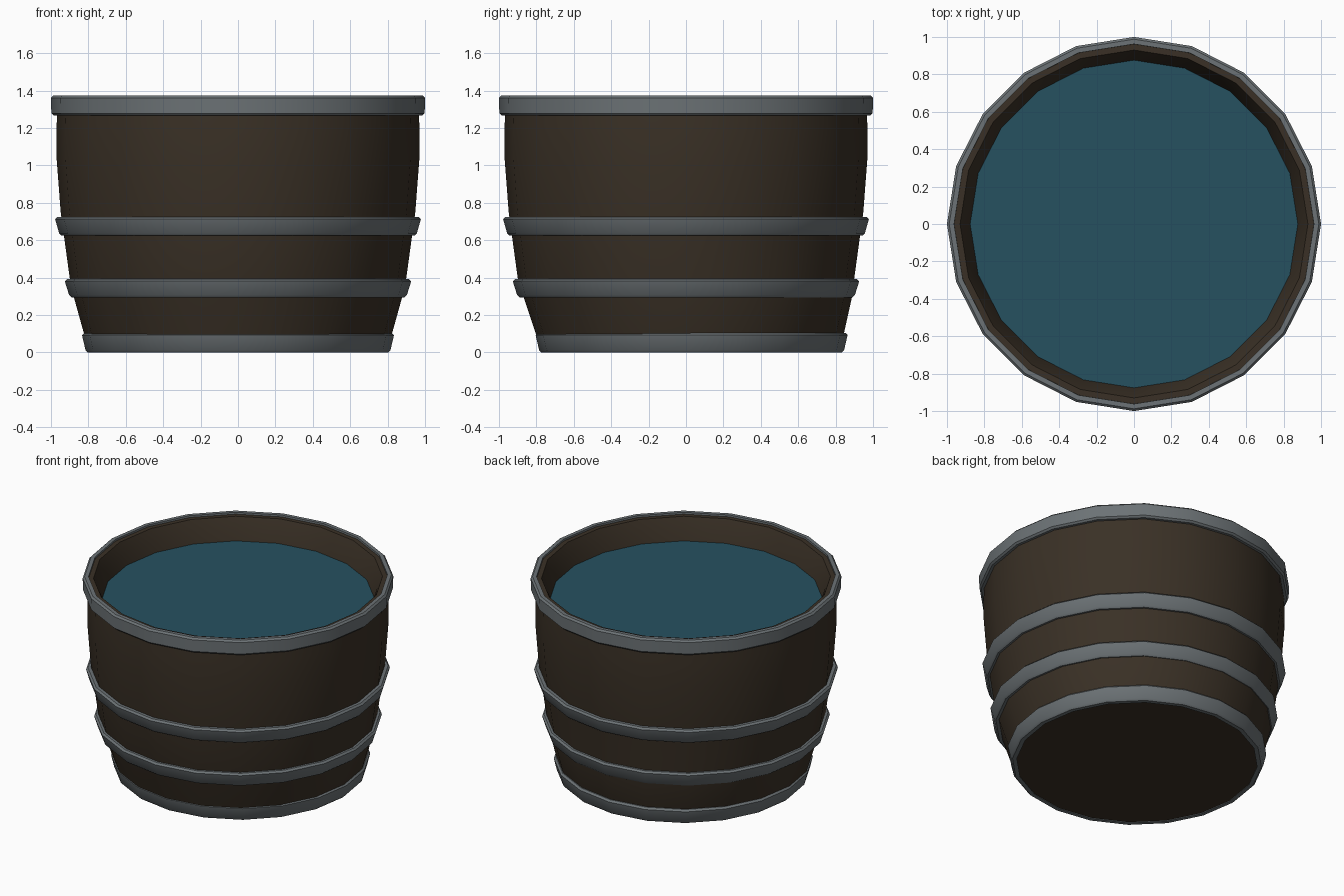
import bpy, bmesh, math

if "Cube" in bpy.data.objects:
    bpy.data.objects.remove(bpy.data.objects["Cube"])

SIDES = 20

def material(name, rgb):
    m = bpy.data.materials.new(name)
    m.diffuse_color = (*rgb, 1)
    m.use_nodes = True
    m.node_tree.nodes["Principled BSDF"].inputs["Base Color"].default_value = m.diffuse_color
    return m

wood = material("dark_wood", (0.042, 0.030, 0.019))
metal = material("grey_metal", (0.150, 0.170, 0.180))
blue = material("water_blue", (0.019, 0.083, 0.118))

def lathe(name, profile, mat, closed=False, cap_ends=False):
    """Revolve (radius, z, y offset) points into a 20-sided solid."""
    bm = bmesh.new()
    rings = []
    for r, z, dy in profile:
        rings.append([bm.verts.new((r * math.cos(2 * math.pi * i / SIDES),
                                    r * math.sin(2 * math.pi * i / SIDES) + dy, z))
                      for i in range(SIDES)])
    pairs = list(zip(rings, rings[1:]))
    if closed:
        pairs.append((rings[-1], rings[0]))
    for a, b in pairs:
        for i in range(SIDES):
            j = (i + 1) % SIDES
            bm.faces.new((a[i], a[j], b[j], b[i]))
    if cap_ends:
        bm.faces.new(rings[0][::-1])
        bm.faces.new(rings[-1])
    bmesh.ops.recalc_face_normals(bm, faces=bm.faces)
    me = bpy.data.meshes.new(name)
    bm.to_mesh(me)
    bm.free()
    me.materials.append(mat)
    ob = bpy.data.objects.new(name, me)
    bpy.context.collection.objects.link(ob)
    bpy.ops.object.select_all(action='DESELECT')
    ob.select_set(True)
    bpy.context.view_layer.objects.active = ob
    bpy.ops.object.shade_smooth_by_angle(angle=math.radians(35))
    return ob

# Wooden tub: outside wall, rim, inside wall down to below the water
lathe("tub_body", [(0.79, 0.005, 0.02), (0.826, 0.11, 0.02), (0.876, 0.29, 0.01),
                   (0.90, 0.40, 0), (0.93, 0.62, 0), (0.948, 0.75, 0),
                   (0.97, 1.04, 0), (0.97, 1.20, 0), (0.965, 1.36, 0),
                   (0.93, 1.36, 0), (0.90, 1.29, 0), (0.872, 1.19, 0)],
      wood, cap_ends=True)

# Metal hoops: bottom z, top z, lower radius, upper radius, y offset
hoops = [(0.0, 0.105, 0.815, 0.834, 0.03),
         (0.295, 0.393, 0.903, 0.926, 0.0),
         (0.625, 0.725, 0.956, 0.978, 0.0),
         (1.267, 1.373, 0.998, 1.0, 0.0)]
for n, (z0, z1, r0, r1, dy) in enumerate(hoops):
    b = 0.012
    lathe(f"hoop_{n + 1}", [(r0 - 0.04, z0, dy), (r0 - b, z0, dy), (r0, z0 + b, dy),
                            (r1, z1 - b, dy), (r1 - b, z1, dy), (r1 - 0.038, z1, dy)],
          metal, closed=True)

# Water surface
lathe("water", [(0.873, 1.195, 0), (0.876, 1.21, 0)], blue, cap_ends=True)
